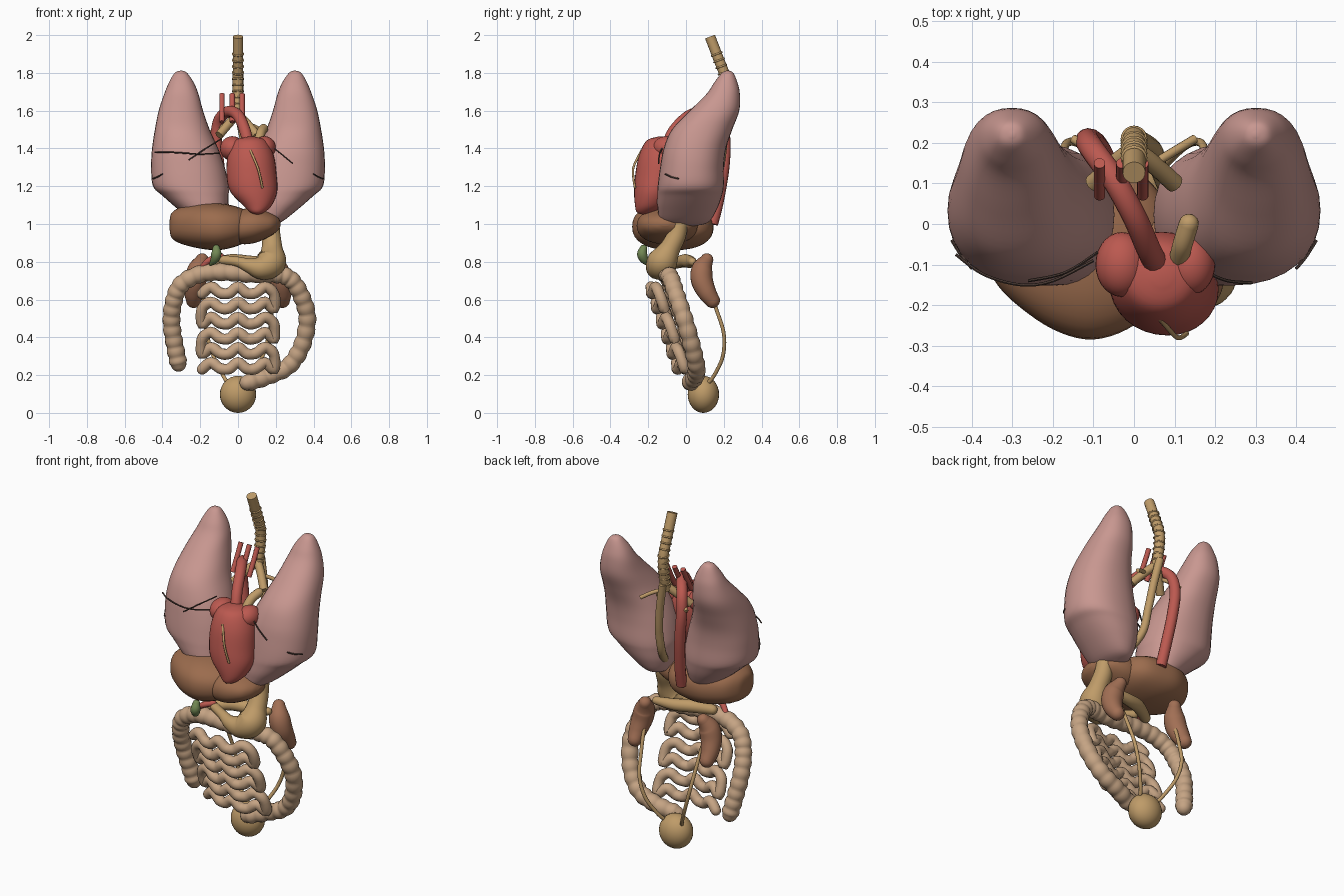
import bpy, math
from mathutils import Vector

if "Cube" in bpy.data.objects:
    bpy.data.objects.remove(bpy.data.objects["Cube"])

COL = {"lung": (.58, .31, .28), "red": (.5, .1, .08), "liver": (.33, .15, .075),
       "gold": (.52, .33, .14), "gut": (.56, .37, .23), "green": (.17, .25, .09),
       "kidney": (.36, .16, .09), "dark": (.08, .05, .04)}
MATS = {}
for k, c in COL.items():
    MATS[k] = bpy.data.materials.new(k)
    MATS[k].diffuse_color = (*c, 1)


def spline(pts, n):
    """Catmull-Rom through tuples of any length."""
    out = []
    for i in range(len(pts) - 1):
        p0, p1, p2, p3 = pts[max(i - 1, 0)], pts[i], pts[i + 1], pts[min(i + 2, len(pts) - 1)]
        for s in range(n):
            t = s / n
            out.append(tuple(.5 * (2 * b + (c - a) * t + (2 * a - 5 * b + 4 * c - d) * t * t
                                   + (3 * b - a - 3 * c + d) * t ** 3)
                             for a, b, c, d in zip(p0, p1, p2, p3)))
    return out + [tuple(pts[-1])]


def skin(name, rings, mat):
    n = len(rings[0])
    verts = [v for r in rings for v in r]
    faces = [(i * n + j, i * n + (j + 1) % n, (i + 1) * n + (j + 1) % n, (i + 1) * n + j)
             for i in range(len(rings) - 1) for j in range(n)]
    faces += [tuple(range(n))[::-1], tuple(range(len(verts) - n, len(verts)))]
    me = bpy.data.meshes.new(name)
    me.from_pydata(verts, [], faces)
    me.materials.append(MATS[mat])
    ob = bpy.data.objects.new(name, me)
    bpy.context.collection.objects.link(ob)
    bpy.ops.object.select_all(action='DESELECT')
    ob.select_set(True)
    bpy.context.view_layer.objects.active = ob
    bpy.ops.object.mode_set(mode='EDIT')
    bpy.ops.mesh.select_all(action='SELECT')
    bpy.ops.mesh.normals_make_consistent(inside=False)
    bpy.ops.object.mode_set(mode='OBJECT')
    bpy.ops.object.shade_smooth_by_angle(angle=math.radians(50))
    return ob


def tube(name, pts, mat, r=None, n=8, sides=14, bump=0, waves=0, rounded=False):
    """Sweep a circle along (x, y, z[, r]) points; optional bulges and round ends."""
    path = spline([p if len(p) == 4 else (*p, r) for p in pts], n)
    P = [Vector(p[:3]) for p in path]
    R = [max(p[3], .001) for p in path]
    m = len(P) - 1
    if bump:
        R = [q * (1 - bump + 2 * bump * abs(math.sin(math.pi * waves * i / m))) for i, q in enumerate(R)]
    T = [(P[min(i + 1, m)] - P[max(i - 1, 0)]).normalized() for i in range(m + 1)]
    if rounded:
        a, b, ra, rb, ta, tb = P[0], P[-1], R[0], R[-1], T[0], T[-1]
        angs = [math.radians(x) for x in (85, 65, 45, 22)]
        P = [a - ta * ra * math.sin(x) for x in angs] + P + [b + tb * rb * math.sin(x) for x in angs[::-1]]
        R = [ra * math.cos(x) for x in angs] + R + [rb * math.cos(x) for x in angs[::-1]]
        T = [ta] * 4 + T + [tb] * 4
    u = T[0].orthogonal().normalized()
    rings = []
    for p, q, t in zip(P, R, T):
        u = (u - t * u.dot(t)).normalized()
        v = t.cross(u)
        rings.append([p + (u * math.cos(a) + v * math.sin(a)) * q
                      for a in (2 * math.pi * k / sides for k in range(sides))])
    return skin(name, rings, mat)


def loft(name, secs, mat, axis='z', e=1.0, n=5, sides=32, flip=1):
    """Sections (position, lo1, hi1, lo2, hi2): along z gives x/y extents, along x gives y/z."""
    rings = []
    for s, a0, a1, b0, b1 in spline(secs, n):
        ring = []
        for k in range(sides):
            t = 2 * math.pi * k / sides
            c, d = math.cos(t), math.sin(t)
            a = (a0 + a1) / 2 + (a1 - a0) / 2 * math.copysign(abs(c) ** e, c)
            b = (b0 + b1) / 2 + (b1 - b0) / 2 * math.copysign(abs(d) ** e, d)
            ring.append((a * flip, b, s) if axis == 'z' else (s, a, b))
        rings.append(ring)
    return skin(name, rings, mat)


def ball(name, c, r, mat):
    bpy.ops.mesh.primitive_uv_sphere_add(segments=28, ring_count=16, radius=1, location=c)
    ob = bpy.context.object
    ob.name, ob.scale = name, r
    ob.data.materials.append(MATS[mat])
    bpy.ops.object.shade_smooth()


# Lungs, with fissure lines
lung = [(1.812, .295, .305, .215, .225), (1.80, .27, .335, .19, .25), (1.75, .235, .365, .15, .272),
        (1.69, .21, .39, .11, .285), (1.6, .185, .42, .02, .282), (1.5, .15, .44, -.075, .245),
        (1.4, .105, .455, -.118, .212), (1.3, .07, .46, -.137, .20), (1.2, .05, .45, -.15, .20),
        (1.15, .05, .40, -.152, .19), (1.08, .055, .32, -.15, .165), (1.01, .08, .23, -.13, .12),
        (.99, .13, .17, -.05, .05)]
for side, s in (("right", -1), ("left", 1)):
    loft(side + "_lung", lung, "lung", e=.9, flip=s)
    tube(side + "_lung_notch", [(s * .45, -.04, 1.24), (s * .425, -.08, 1.25), (s * .40, -.11, 1.265)], "dark", .004, sides=6)
tube("horizontal_fissure", [(-.44, -.075, 1.38), (-.37, -.125, 1.38), (-.28, -.15, 1.375), (-.2, -.14, 1.37), (-.1, -.09, 1.375)],
     "dark", .004, sides=6)
tube("right_oblique_fissure", [(-.26, -.14, 1.34), (-.17, -.12, 1.4), (-.09, -.07, 1.45)], "dark", .004, sides=6)
tube("left_oblique_fissure", [(.18, -.12, 1.41), (.23, -.14, 1.37), (.29, -.145, 1.32)], "dark", .004, sides=6)

# Trachea, rings and bronchi
tube("trachea", [(0, .127, 1.992), (0, .17, 1.88), (0, .21, 1.77), (0, .21, 1.68), (0, .185, 1.56)], "gold", .028, sides=18)
for i in range(10):
    z = 1.9 - i * .033
    y = .163 + (1.9 - z) * .36 if z > 1.77 else .21 - max(0, 1.69 - z) * .2
    bpy.ops.mesh.primitive_torus_add(location=(0, y, z), major_radius=.028, minor_radius=.005,
                                     major_segments=20, minor_segments=6,
                                     rotation=(.36 if z > 1.77 else -.1, 0, 0))
    bpy.context.object.name = "trachea_ring"
    bpy.context.object.data.materials.append(MATS["gold"])
    bpy.ops.object.shade_smooth()
for s in (-1, 1):
    tube("bronchus", [(0, .185, 1.58), (s * .045, .15, 1.535), (s * .1, .1, 1.47)], "gold", .023)
    tube("small_bronchus", [(s * .05, .15, 1.53), (s * .1, .18, 1.51), (s * .15, .21, 1.48)], "gold", .011)

# Heart, great vessels and coronary vessel
loft("heart", [(1.462, .05, .09, -.15, -.11), (1.44, -.02, .15, -.21, -.05), (1.36, -.055, .19, -.25, -.02),
               (1.25, -.06, .205, -.27, -.03), (1.17, -.04, .207, -.275, -.06), (1.1, .025, .18, -.27, -.11),
               (1.062, .065, .14, -.26, -.17), (1.05, .095, .11, -.23, -.20)], "red")
ball("right_atrium", (-.03, -.10, 1.4), (.065, .08, .065), "red")
ball("left_atrium", (.14, -.1, 1.405), (.06, .075, .06), "red")
tube("aorta", [(.055, -.1, 1.42), (.035, -.06, 1.5), (.0, .02, 1.575), (-.05, .11, 1.595), (-.1, .18, 1.55),
               (-.115, .205, 1.45), (-.1, .2, 1.3), (-.08, .17, 1.12), (-.07, .14, 1.0)], "red", .03)
for x in (-.085, -.03, .022):
    tube("arch_vessel", [(x, .07, 1.54), (x, .11, 1.61), (x, .15, 1.687)], "red", .014)
tube("pulmonary_vessel", [(.11, -.09, 1.43), (.12, -.05, 1.48), (.135, 0, 1.505)], "gold", .025, rounded=True)
tube("coronary_vessel", [(.065, -.235, 1.39), (.1, -.275, 1.31), (.115, -.28, 1.26), (.13, -.27, 1.19)], "gold", .006)

# Oesophagus and stomach
tube("oesophagus", [(.0, .215, 1.6), (.03, .2, 1.45), (.05, .18, 1.3), (.06, .14, 1.16), (.1, .05, 1.06), (.16, -.04, .99)], "gold", .022)
tube("stomach", [(.175, -.035, 1.0, .045), (.175, -.05, .94, .05), (.18, -.085, .87, .056), (.175, -.125, .8, .08),
                 (.12, -.15, .77, .065), (.06, -.16, .78, .04), (.0, -.14, .8, .027), (-.08, -.1, .81, .025)],
     "gold", sides=20, rounded=True)
tube("pancreas", [(-.13, -.06, .79, .028), (-.04, -.01, .805, .035), (.06, .02, .8, .033), (.17, .035, .8, .022)], "gold", rounded=True)
tube("duodenum", [(-.09, -.1, .83), (-.15, -.12, .81), (-.19, -.1, .77)], "red", .016, rounded=True)

# Liver lobes and gallbladder
loft("liver_right_lobe", [(-.362, -.08, -.04, .97, 1.02), (-.35, -.13, .02, .925, 1.06), (-.3, -.19, .09, .895, 1.09),
                          (-.2, -.26, .14, .87, 1.11), (-.1, -.285, .145, .862, 1.11), (0, -.25, .13, .885, 1.09),
                          (.06, -.18, .08, .92, 1.06), (.09, -.08, 0, .96, 1.02)], "liver", 'x', .85)
loft("liver_left_lobe", [(-.02, -.2, 0, .93, 1.0), (.01, -.25, .05, .895, 1.07), (.09, -.26, .06, .9, 1.085),
                         (.17, -.23, .03, .935, 1.06), (.21, -.18, -.04, .965, 1.035), (.225, -.13, -.09, .99, 1.01)], "liver", 'x', .9)
tube("gallbladder", [(-.115, -.225, .87, .02), (-.115, -.232, .84, .027), (-.125, -.22, .81, .022), (-.145, -.2, .785, .008)],
     "green", rounded=True)

# Colon
tube("colon", [(-.315, .04, .26), (-.335, .02, .36), (-.352, -.01, .48), (-.34, -.05, .59), (-.3, -.08, .68),
               (-.2, -.1, .735), (-.07, -.11, .745), (.07, -.11, .735), (.19, -.1, .735), (.275, -.08, .71),
               (.335, -.05, .62), (.367, -.01, .5), (.34, .03, .36), (.27, .055, .25), (.16, .05, .195), (.05, .02, .16)],
     "gut", .045, n=14, sides=16, bump=.07, waves=32, rounded=True)

# Small intestine: wavy rows joined into one snake
pts = []
for row in range(6):
    z0, y0 = .655 - row * .08, -.185 + row * .027
    xs = [-.19 + .38 * i / 8 for i in range(9)]
    for x in (xs if row % 2 == 0 else xs[::-1]):
        pts.append((x, y0 + 1.2 * x * x, z0 + .022 * math.cos(x * 45) - .01))
tube("small_intestine", pts, "gut", .029, n=5, sides=12, bump=.03, waves=60, rounded=True)

# Kidneys, ureters and bladder
for side, s in (("right", -1), ("left", 1)):
    k = tube(side + "_kidney", [(s * .19, .11, .81, .035), (s * .21, .085, .76, .056), (s * .225, .085, .7, .058),
                                (s * .235, .11, .64, .05), (s * .235, .14, .595, .04)], "kidney", sides=20, rounded=True)
    tube(side + "_ureter", [(s * .19, .12, .66), (s * .18, .16, .55), (s * .165, .2, .42), (s * .13, .195, .3),
                            (s * .08, .15, .2), (s * .05, .11, .15)], "gold", .01)
ball("bladder", (0, .092, .098), (.096, .083, .098), "gold")

for m in bpy.data.materials:
    if m.users and not m.is_grease_pencil:
        m.use_nodes = True
        m.node_tree.nodes["Principled BSDF"].inputs["Base Color"].default_value = m.diffuse_color
